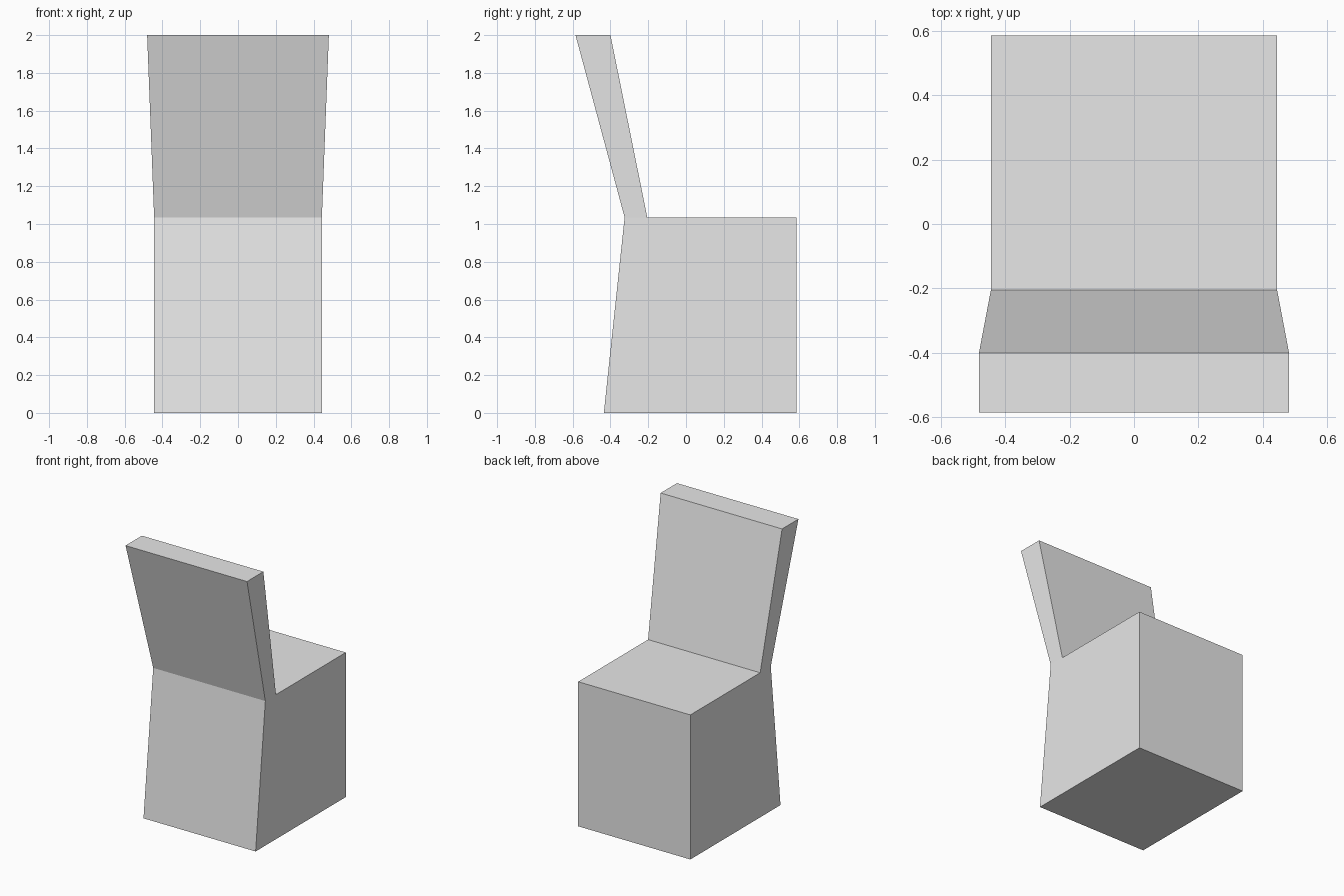
import bpy
import bmesh

if "Cube" in bpy.data.objects:
    bpy.data.objects.remove(bpy.data.objects["Cube"], do_unlink=True)

SEAT_Z, TOP_Z = 1.035, 2.0
HALF, TOP_HALF = 0.444, 0.481


def make_material(name, color):
    mat = bpy.data.materials.new(name)
    mat.use_nodes = True
    mat.diffuse_color = color
    mat.node_tree.nodes["Principled BSDF"].inputs["Base Color"].default_value = color
    return mat


def ring(bm, half, front, back, z):
    """Rectangular cross-section, anticlockwise from above."""
    corners = [(-half, front), (half, front), (half, back), (-half, back)]
    return [bm.verts.new((x, y, z)) for x, y in corners]


def bridge(bm, low, high, sides):
    """Join matching sides of two rings."""
    for i in sides:
        j = (i + 1) % 4
        bm.faces.new((low[i], low[j], high[j], high[i]))


bm = bmesh.new()

# Solid seat block with a sloping front
base = ring(bm, HALF, -0.435, 0.585, 0)
seat = ring(bm, HALF, -0.325, 0.585, SEAT_Z)
bm.faces.new(base[::-1])
bridge(bm, base, seat, (0, 2))

# Leaning backrest, flaring toward the top
root = seat[:2] + [bm.verts.new((x, -0.205, SEAT_Z)) for x in (HALF, -HALF)]
crown = ring(bm, TOP_HALF, -0.585, -0.4, TOP_Z)
bridge(bm, root, crown, range(4))
bm.faces.new(crown)

# Seat top behind the backrest, and the block's two sides
bm.faces.new((root[3], root[2], seat[2], seat[3]))
bm.faces.new((base[1], base[2], seat[2], root[2], root[1]))
bm.faces.new((base[3], base[0], root[0], root[3], seat[3]))
bmesh.ops.recalc_face_normals(bm, faces=bm.faces)

mesh = bpy.data.meshes.new("chair_body")
bm.to_mesh(mesh)
bm.free()
mesh.materials.append(make_material("light_grey", (0.8, 0.8, 0.8, 1)))
chair = bpy.data.objects.new("chair_body", mesh)
bpy.context.collection.objects.link(chair)
